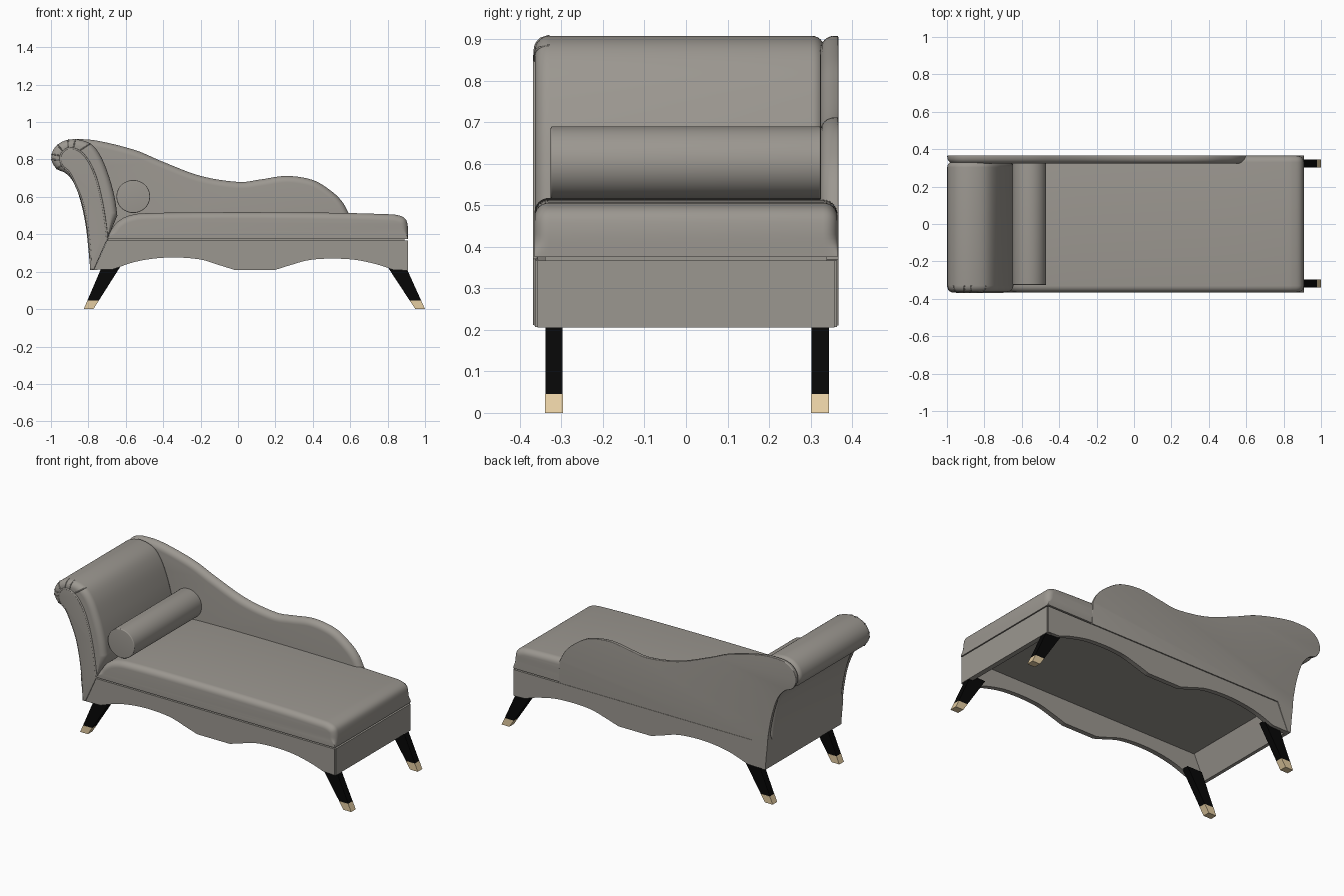
import bpy, bmesh, math
from mathutils import Vector

cube = bpy.data.objects.get("Cube")
if cube:
    bpy.data.objects.remove(cube, do_unlink=True)


def material(name, rgb):
    m = bpy.data.materials.new(name)
    m.use_nodes = True
    m.diffuse_color = (*rgb, 1)
    node = next(n for n in m.node_tree.nodes if n.type == 'BSDF_PRINCIPLED')
    node.inputs["Base Color"].default_value = (*rgb, 1)
    node.inputs["Roughness"].default_value = 0.7
    return m


FABRIC = material("warm grey fabric", (0.33, 0.31, 0.28))
BLACK = material("black wood", (0.002, 0.002, 0.002))
GOLD = material("pale gold", (0.78, 0.61, 0.36))


def spline(points, steps=6):
    """Smooth open curve through the points."""
    p = [Vector(q) for q in points]
    p = [2 * p[0] - p[1]] + p + [2 * p[-1] - p[-2]]
    out = []
    for a, b, c, d in zip(p, p[1:], p[2:], p[3:]):
        for i in range(steps):
            t = i / steps
            out.append(0.5 * (2 * b + (c - a) * t + (2 * a - 5 * b + 4 * c - d) * t ** 2
                              + (3 * b - a - 3 * c + d) * t ** 3))
    return out + [p[-2]]


def inward(outline, above):
    """Mitred inward direction per point, fading out below a height."""
    n = len(outline)
    pairs = [(outline[i], outline[(i + 1) % n]) for i in range(n)]
    turn = 1 if sum(a.x * b.y - b.x * a.y for a, b in pairs) > 0 else -1
    normals = [Vector((a.y - b.y, b.x - a.x)).normalized() * turn for a, b in pairs]
    result = []
    for i, p in enumerate(outline):
        mid = (normals[i - 1] + normals[i]).normalized()
        t = min(max((p.y - above) / 0.05, 0), 1)
        result.append(mid / max(mid.dot(normals[i]), 0.6) * t * t * (3 - 2 * t))
    return result


def prism(name, outline, y0, y1, mat, front=0.0, back=0.0, above=-1.0):
    """Extrude an x-z outline along y, rounding the front and back rims."""
    outline = [Vector(q) for q in outline]
    shift = inward(outline, above)
    quarter = [math.pi / 2 * k / 6 for k in range(7)]
    levels = [(y0 + front * (1 - math.sin(a)), front * (1 - math.cos(a)))
              for a in reversed(quarter)] if front else [(y0, 0)]
    if front:
        levels = [(y0 + front * (1 - math.sin(a)), front * (1 - math.cos(a)))
                  for a in reversed(quarter)]
    levels += [(y1 - back * (1 - math.sin(a)), back * (1 - math.cos(a)))
               for a in quarter] if back else [(y1, 0)]
    bm = bmesh.new()
    rings = []
    for y, inset in levels:
        pts = [p + s * inset for p, s in zip(outline, shift)]
        rings.append([bm.verts.new((p.x, y, p.y)) for p in pts])
    n = len(outline)
    for r, s in zip(rings, rings[1:]):
        for i in range(n):
            j = (i + 1) % n
            bm.faces.new((r[i], s[i], s[j], r[j]))
    bm.faces.new(rings[0])
    bm.faces.new(rings[-1])
    bmesh.ops.recalc_face_normals(bm, faces=bm.faces)
    for f in bm.faces:
        f.smooth = True
    for e in bm.edges:
        e.smooth = e.calc_face_angle(0) < math.radians(35)
    mesh = bpy.data.meshes.new(name)
    bm.to_mesh(mesh)
    bm.free()
    mesh.materials.append(mat)
    ob = bpy.data.objects.new(name, mesh)
    bpy.context.collection.objects.link(ob)


def rect(x0, x1, z0, z1):
    return [(x0, z0), (x1, z0), (x1, z1), (x0, z1)]


def tube(name, points, radius):
    """Round cord along a path."""
    cu = bpy.data.curves.new(name, 'CURVE')
    cu.dimensions = '3D'
    cu.bevel_depth = radius
    cu.bevel_resolution = 2
    s = cu.splines.new('POLY')
    s.points.add(len(points) - 1)
    for sp, p in zip(s.points, points):
        sp.co = (*p, 1)
    cu.materials.append(FABRIC)
    ob = bpy.data.objects.new(name, cu)
    bpy.context.collection.objects.link(ob)


# Rolled arm
ARM_OUTER = [(-.79, .21), (-.80, .32), (-.815, .45), (-.84, .57), (-.875, .67), (-.92, .725),
             (-.97, .75), (-.998, .80), (-.985, .855), (-.94, .895), (-.87, .908)]
ARM_INNER = [(-.79, .885), (-.735, .82), (-.69, .71), (-.66, .6), (-.645, .5)]
FOOT = [(-.70, .37), (-.77, .21)]
ROUND = .035
prism("rolled_arm", spline(ARM_OUTER + ARM_INNER) + FOOT, -.364, .333, FABRIC, ROUND, .03, .37)

# Arm front panel with piping and pleats
PANEL = [(-.785, .212), (-.79, .32), (-.805, .45), (-.83, .57), (-.865, .66), (-.90, .73),
         (-.94, .77), (-.947, .82), (-.91, .858), (-.85, .845), (-.80, .79), (-.76, .70),
         (-.73, .58), (-.71, .46), (-.70, .37)]
panel_curve = spline(PANEL)
prism("arm_front_panel", panel_curve + FOOT[1:], -.369, -.33, FABRIC, .006)
tube("arm_piping", [(p.x, -.363, p.y) for p in panel_curve], .006)
scroll_out = spline(ARM_OUTER[6:] + ARM_INNER[:1], 2)
scroll_in = spline(PANEL[6:10], 4)
for i in range(0, len(scroll_in), 2):
    a = scroll_in[i]
    b = scroll_out[round(i * (len(scroll_out) - 1) / (len(scroll_in) - 1))]
    path = []
    for k in range(9):
        p = a.lerp(b, k / 8)
        rise = max(0, 1 - (b - p).length / ROUND)
        path.append((p.x, -.364 + ROUND * (1 - math.sqrt(1 - rise ** 2)), p.y))
    tube("arm_pleat_%d" % (i // 2 + 1), path, .003)

# Wavy back panel
WAVE = [(-.75, .90), (-.55, .85), (-.4, .787), (-.2, .712), (0, .68), (.12, .693),
        (.26, .712), (.4, .69), (.5, .63), (.56, .57), (.597, .5)]
prism("back_panel", spline(ARM_OUTER + WAVE) + [(.6, .37)] + FOOT, .323, .367, FABRIC,
      .035, .004, .38)

# Seat cushion
CUSHION = [(-.70, .375), (-.68, .42), (-.64, .47), (-.57, .503), (-.45, .514), (0, .518),
           (.5, .515), (.78, .508), (.855, .502), (.895, .482), (.908, .44), (.908, .375)]
prism("seat_cushion", spline(CUSHION), -.365, .365, FABRIC, .035, .035, .38)

# Bolster pillow
bolster = [(-.56 + .09 * math.cos(a), .602 + .088 * math.sin(a))
           for a in (math.tau * i / 48 for i in range(48))]
prism("bolster", bolster, -.326, .325, FABRIC, .005, .005)

# Scalloped rails, end rail and seat core
LEFT_ARCH = [(-.67, .212), (-.56, .25), (-.45, .27), (-.33, .276), (-.2, .265), (-.1, .235),
             (-.02, .21)]
RIGHT_ARCH = [(.2, .21), (.28, .235), (.38, .262), (.5, .27), (.63, .263), (.75, .237),
              (.83, .21)]
rail = ([(-.77, .21)] + spline(LEFT_ARCH) + spline(RIGHT_ARCH)
        + [(.904, .207), (.904, .367), (-.70, .367)])
prism("front_rail", rail, -.364, -.335, FABRIC)
prism("back_rail", rail, .335, .364, FABRIC)
prism("end_rail", rect(.88, .91, .206, .367), -.358, .358, FABRIC)
prism("seat_core", rect(-.70, .89, .355, .40), -.34, .34, FABRIC)


# Splayed tapered legs with metal tips
def leg(name, top, bottom, y):
    def at(z):
        return [b + (t - b) * z / .21 for t, b in zip(top, bottom)]

    def section(z0, z1):
        (a, b), (c, d) = at(z0), at(z1)
        return [(a, z0), (b, z0), (d, z1), (c, z1)]
    prism(name, section(.045, .235), y - .021, y + .021, BLACK)
    prism(name + "_tip", section(0, .045), y - .022, y + .022, GOLD)


for side, y in (("front", -.318), ("back", .323)):
    leg(side + "_left_leg", (.81, .905), (.948, 1.0), y)
    leg(side + "_right_leg", (-.735, -.64), (-.825, -.773), y)
